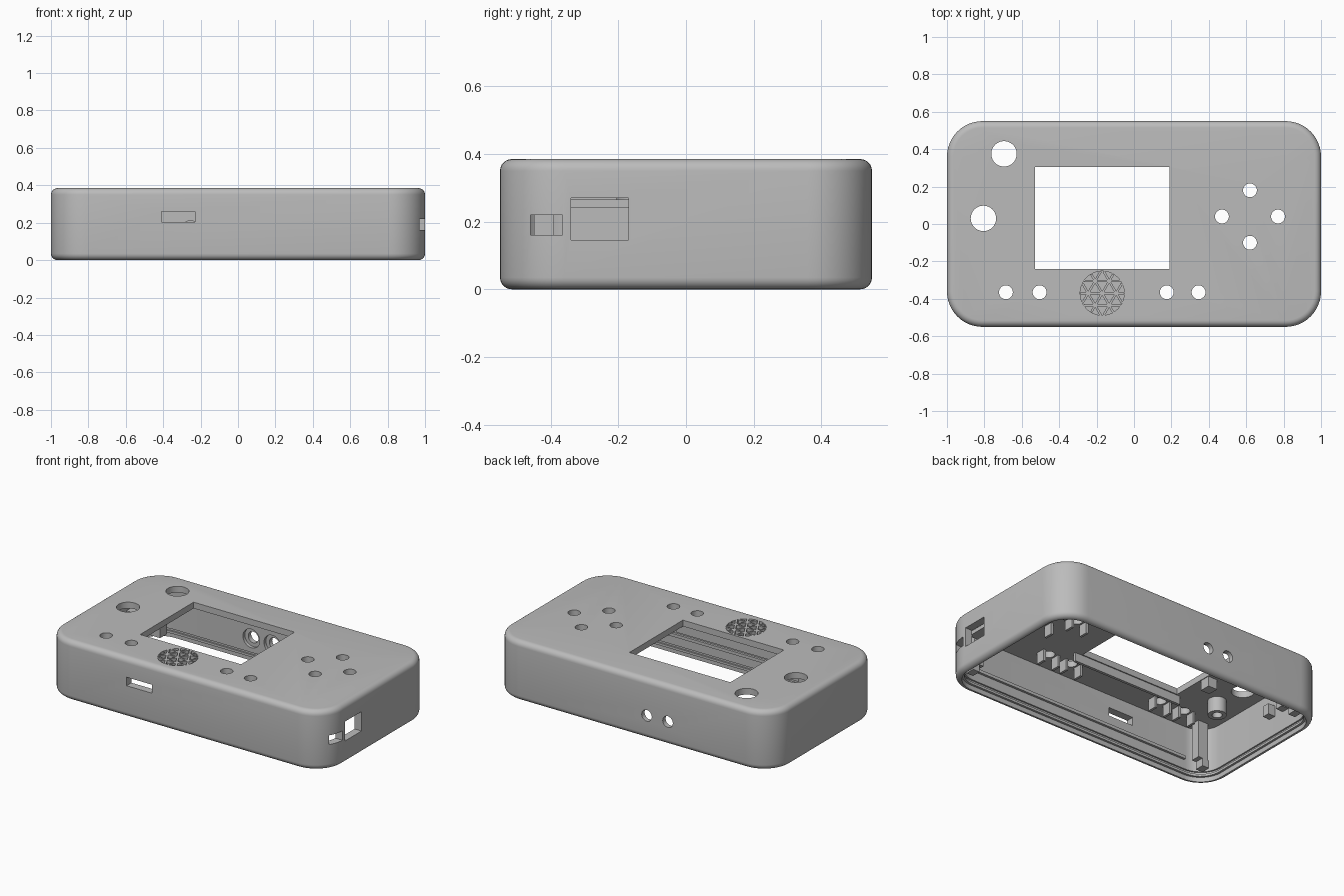
import bpy, bmesh, math
from mathutils import Matrix, Vector

old = bpy.data.objects.get("Cube")
if old:
    bpy.data.objects.remove(old, do_unlink=True)

grey = bpy.data.materials.new("matte grey plastic")
grey.use_nodes = True
tone = (0.5, 0.5, 0.5, 1)
grey.diffuse_color = tone
grey.node_tree.nodes["Principled BSDF"].inputs["Base Color"].default_value = tone

HX, HY, TOP, CEIL, R = 1.0, 0.55, 0.385, 0.345, 0.19


def finish(name, bm):
    bmesh.ops.recalc_face_normals(bm, faces=bm.faces)
    mesh = bpy.data.meshes.new(name)
    bm.to_mesh(mesh)
    bm.free()
    mesh.materials.append(grey)
    ob = bpy.data.objects.new(name, mesh)
    bpy.context.collection.objects.link(ob)
    return ob


def box(name, x0, x1, y0, y1, z0, z1, turn=0):
    bm = bmesh.new()
    mid = Vector((x0 + x1, y0 + y1, z0 + z1)) / 2
    m = Matrix.Translation(mid) @ Matrix.Rotation(turn, 4, "Z")
    m = m @ Matrix.Diagonal((x1 - x0, y1 - y0, z1 - z0, 1))
    bmesh.ops.create_cube(bm, size=1, matrix=m)
    return finish(name, bm)


def rod(name, centre, r, length, axis="Z"):
    bm = bmesh.new()
    m = Matrix.Translation(centre)
    if axis == "Y":
        m = m @ Matrix.Rotation(math.pi / 2, 4, "X")
    bmesh.ops.create_cone(bm, cap_ends=True, segments=40, radius1=r, radius2=r,
                          depth=length, matrix=m)
    return finish(name, bm)


def slab(name, inset, levels):
    """Rounded rectangle lofted through (height, extra inset) levels."""
    bm = bmesh.new()
    rings = []
    for z, more in levels:
        r = R - inset - more
        ring = []
        for q, (sx, sy) in enumerate(((1, 1), (-1, 1), (-1, -1), (1, -1))):
            for i in range(13):
                a = (q + i / 12) * math.pi / 2
                ring.append(bm.verts.new((sx * (HX - R) + r * math.cos(a),
                                          sy * (HY - R) + r * math.sin(a), z)))
        rings.append(ring)
    for lo, hi in zip(rings, rings[1:]):
        for i in range(len(lo)):
            j = (i + 1) % len(lo)
            bm.faces.new((lo[i], lo[j], hi[j], hi[i]))
    bm.faces.new(rings[0])
    bm.faces.new(rings[-1])
    return finish(name, bm)


def cut(body, cutter):
    mod = body.modifiers.new("cut", "BOOLEAN")
    mod.operation, mod.solver, mod.object = "DIFFERENCE", "EXACT", cutter
    bpy.context.view_layer.objects.active = body
    bpy.ops.object.modifier_apply(modifier=mod.name)
    bpy.data.objects.remove(cutter, do_unlink=True)


# Outer shell with filleted rims, open underneath
f = 0.035
steps = [i * math.pi / 12 for i in range(7)]
levels = [(f - f * math.cos(a), f - f * math.sin(a)) for a in steps]
levels += [(TOP - z, more) for z, more in reversed(levels)]
case = slab("case", 0, levels)
cut(case, slab("cavity", 0.05, [(-0.1, 0), (CEIL, 0)]))
cut(case, slab("lid_rebate", 0.036, [(-0.1, 0), (0.03, 0)]))
cut(case, slab("lid_groove", 0.04, [(0.045, 0), (0.06, 0)]))

# Openings in the top
cut(case, box("window", -0.53, 0.19, -0.24, 0.305, 0.3, 0.5))
thumb_holes = [(-0.695, 0.375), (-0.805, 0.03)]
pad_holes = [(0.62, 0.18), (0.47, 0.04), (0.77, 0.04), (0.62, -0.1)]
menu_holes = [(x, -0.365) for x in (-0.685, -0.505, 0.175, 0.345)]
for x, y in thumb_holes:
    cut(case, rod("thumb_hole", (x, y, TOP), 0.068, 0.2))
for x, y in pad_holes + menu_holes:
    cut(case, rod("button_hole", (x, y, TOP), 0.037, 0.2))

# Openings in the walls
cut(case, box("card_slot", -0.41, -0.23, -0.7, -0.47, 0.205, 0.26))
cut(case, box("port", 0.9, 1.1, -0.34, -0.17, 0.145, 0.27))
cut(case, box("switch_slot", 0.88, 1.1, -0.46, -0.365, 0.16, 0.22))
for x in (-0.105, -0.255):
    cut(case, rod("jack_hole", (x, HY, 0.15), 0.036, 0.3, "Y"))
    cut(case, rod("jack_recess", (x, 0.5, 0.15), 0.06, 0.04, "Y"))

# Speaker grille: shallow round recess crossed by three sets of bars
gx, gy, gr, deep = -0.17, -0.37, 0.118, 0.02
cut(case, rod("grille_recess", (gx, gy, TOP), gr, 2 * deep))
for k in range(3):
    a = k * math.pi / 3
    for off in (-0.065, 0, 0.065):
        half = math.sqrt(gr * gr - off * off) - 0.001
        cx, cy = gx - off * math.sin(a), gy + off * math.cos(a)
        box("grille_bar", cx - half, cx + half, cy - 0.006, cy + 0.006,
            TOP - deep - 0.005, TOP, a)

# Switch holders hanging beside each button hole
for x, y in pad_holes + menu_holes:
    for s in (-1, 1):
        box("switch_holder", x + s * 0.055 - 0.008, x + s * 0.055 + 0.008,
            y - 0.03, y + 0.03, 0.27, CEIL + 0.01)

# Screen rail and support blocks beside the window
box("screen_rail", -0.56, 0.24, -0.265, -0.247, 0.29, CEIL + 0.01)
box("screen_block", -0.6, -0.535, -0.03, 0.04, 0.28, CEIL + 0.01)

# Hollow screw boss
boss = rod("screw_boss", (-0.76, -0.15, 0.3), 0.055, 0.1)
cut(boss, rod("boss_bore", (-0.76, -0.15, 0.25), 0.03, 0.12))

# Corner posts with a lower step for the lid
for sx in (-1, 1):
    for sy in (-1, 1):
        xs = sorted((sx * 0.82, sx * 0.89))
        ys = sorted((sy * 0.39, sy * 0.45))
        box("corner_post", *xs, *ys, 0.1, CEIL + 0.01)
        xs = sorted((sx * 0.85, sx * 0.9))
        box("corner_step", *xs, *ys, 0.05, 0.1)

# Board brackets on the end walls and a ledge along the front wall
box("port_bracket", 0.8, 0.955, -0.36, -0.15, 0.24, 0.265)
for y in (0.1, 0.22):
    box("side_bracket", -0.955, -0.9, y, y + 0.05, 0.18, 0.25)
box("front_ledge", -0.8, 0.8, -0.505, -0.485, 0.12, 0.14)

# Smooth round surfaces, crisp edges
bpy.ops.object.select_all(action="DESELECT")
for ob in (case, boss):
    ob.select_set(True)
bpy.context.view_layer.objects.active = case
bpy.ops.object.shade_smooth_by_angle(angle=math.radians(30))
